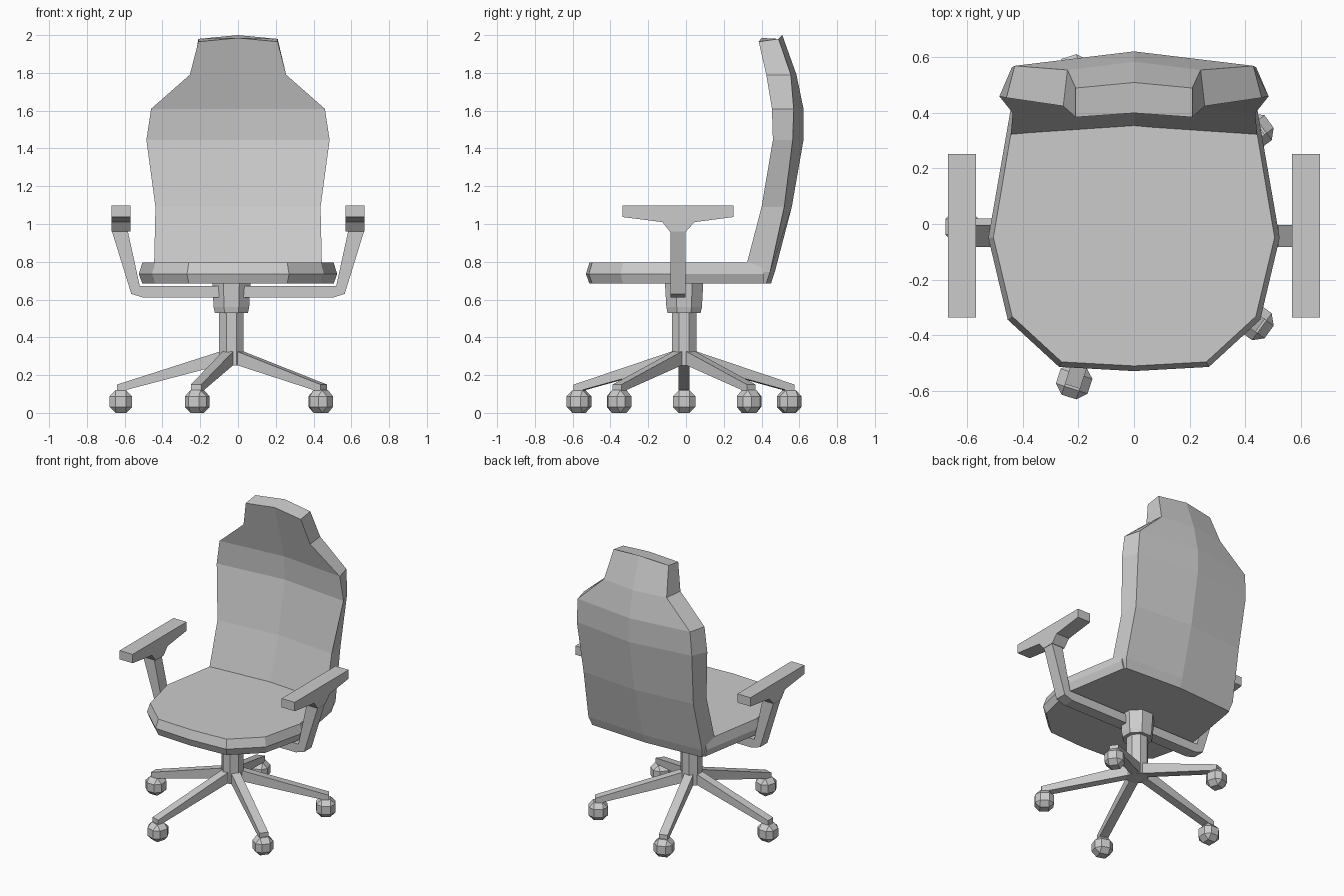
import bpy, bmesh, math
from mathutils import Matrix, Vector

if "Cube" in bpy.data.objects:
    bpy.data.objects.remove(bpy.data.objects["Cube"])


def finish(name, bm):
    bmesh.ops.recalc_face_normals(bm, faces=bm.faces)
    me = bpy.data.meshes.new(name)
    bm.to_mesh(me)
    bm.free()
    ob = bpy.data.objects.new(name, me)
    bpy.context.collection.objects.link(ob)
    return ob


def loft(name, rings):
    """Skin closed rings of equal length and cap both ends."""
    bm = bmesh.new()
    vs = [[bm.verts.new(p) for p in r] for r in rings]
    n = len(rings[0])
    for a, b in zip(vs, vs[1:]):
        for i in range(n):
            j = (i + 1) % n
            bm.faces.new((a[i], a[j], b[j], b[i]))
    bm.faces.new(vs[0])
    bm.faces.new(vs[-1])
    return finish(name, bm)


def turned(name, profile, sides):
    """Vertical faceted post from (radius, z) pairs, on the base axis."""
    step = 2 * math.pi / sides
    return loft(name, [[(CX + r * math.cos((i + .5) * step),
                         CY + r * math.sin((i + .5) * step), z)
                        for i in range(sides)] for r, z in profile])


CX, CY = -0.035, -0.01   # axis of the base

# Seat cushion: half outline mirrored, lofted through three levels
half = [(0.27, -0.515), (0.455, -0.345), (0.525, -0.05), (0.445, 0.41)]
outline = [(0, -0.53)] + half + [(-x, y) for x, y in reversed(half)]
rings = []
for s, z in ((0.965, 0.685), (1.0, 0.735), (0.965, 0.795)):
    rings.append([(x * s, y * s if y < 0.2 else y, z) for x, y in outline])
loft("seat", rings)

# Backrest: z, front half width, front side y, front centre y,
#           back half width, back side y, back centre y
stations = [
    (0.685, 0.43, 0.30, 0.33, 0.42, 0.425, 0.45),
    (0.745, 0.445, 0.31, 0.34, 0.435, 0.445, 0.47),
    (1.09, 0.437, 0.40, 0.44, 0.42, 0.52, 0.56),
    (1.445, 0.485, 0.46, 0.51, 0.44, 0.565, 0.622),
    (1.61, 0.46, 0.455, 0.50, 0.43, 0.57, 0.622),
    (1.79, 0.255, 0.425, 0.455, 0.24, 0.555, 0.585),
    (1.965, 0.21, 0.385, 0.40, 0.21, 0.49, 0.51),
]
rings = []
for k, (z, wf, yf, cf, wb, yb, cb) in enumerate(stations):
    top = k == len(stations) - 1
    mid = 0.02 if top else 0
    back = 0.015 if top else 0
    rings.append([(-wf, yf, z), (0, cf, z + mid), (wf, yf, z),
                  (wb, yb, z + back), (0, cb, z + mid + back), (-wb, yb, z + back)])
loft("backrest", rings)

# Arm support: U-shaped bar under the seat
u_half = [(0.50, 0.61), (0.565, 0.63), (0.67, 0.97), (0.585, 0.97), (0.52, 0.672)]
u_shape = u_half + [(-x, z) for x, z in reversed(u_half)]
loft("arm_support", [[(x, y, z) for x, z in u_shape] for y in (-0.083, -0.003)])

# Arm pads with flared bracket
pad = [(-0.337, 1.098), (0.252, 1.098), (0.252, 1.037), (0.045, 1.01),
       (0.0, 0.96), (-0.085, 0.96), (-0.125, 1.01), (-0.337, 1.037)]
for side, name in ((1, "arm_pad_right"), (-1, "arm_pad_left")):
    loft(name, [[(side * x, y, z) for y, z in pad] for x in (0.57, 0.67)])

# Column and collar
turned("column", [(0.07, 0.25), (0.07, 0.56)], 8)
turned("collar", [(0.095, 0.53), (0.102, 0.56), (0.11, 0.69)], 8)

# Five-legged base with chunky casters
leg_profile = [(0.03, 0.33), (0.06, 0.325), (0.605, 0.15), (0.605, 0.10),
               (0.555, 0.10), (0.555, 0.122), (0.06, 0.252), (0.03, 0.252)]
for i in range(5):
    turn = Matrix.Translation((CX, CY, 0)) @ Matrix.Rotation(math.pi + i * math.tau / 5, 4, 'Z')
    loft(f"base_leg_{i + 1}", [[turn @ Vector((r, w, z)) for r, z in leg_profile]
                               for w in (-0.029, 0.029)])
    bm = bmesh.new()
    bmesh.ops.create_cube(bm, size=0.12)
    bmesh.ops.bevel(bm, geom=bm.edges[:], offset=0.032, segments=1, affect='EDGES')
    bmesh.ops.transform(bm, matrix=turn @ Matrix.Translation((0.585, 0, 0.06)), verts=bm.verts)
    finish(f"caster_{i + 1}", bm)
